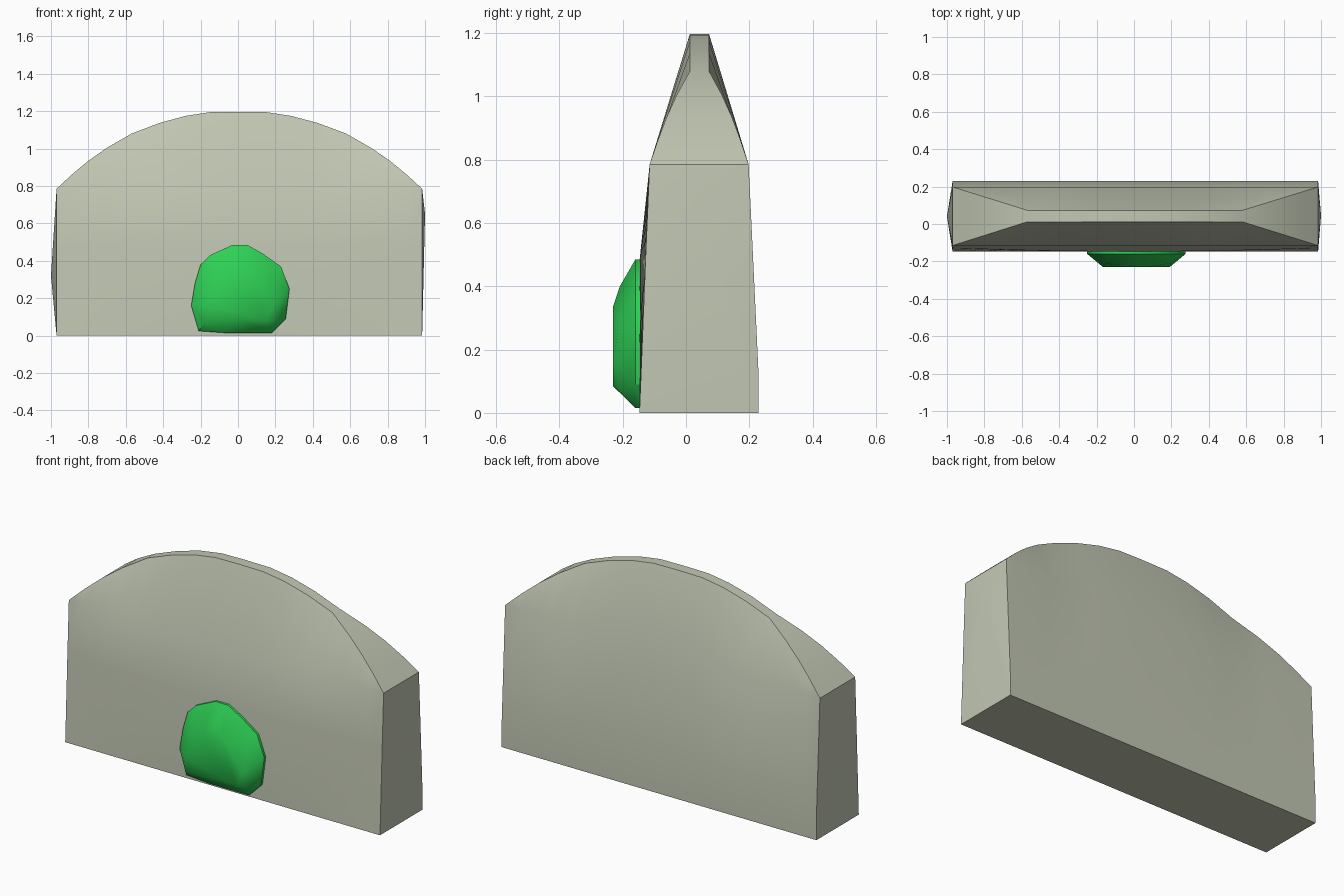
import bpy
import bmesh
from math import radians

cube = bpy.data.objects.get("Cube")
if cube:
    bpy.data.objects.remove(cube, do_unlink=True)


def material(name, rgb):
    mat = bpy.data.materials.new(name)
    mat.use_nodes = True
    mat.diffuse_color = (*rgb, 1)
    bsdf = mat.node_tree.nodes["Principled BSDF"]
    bsdf.inputs["Base Color"].default_value = (*rgb, 1)
    bsdf.inputs["Roughness"].default_value = 0.8
    return mat


def finish(bm, name, mat, angle):
    bmesh.ops.recalc_face_normals(bm, faces=bm.faces)
    mesh = bpy.data.meshes.new(name)
    bm.to_mesh(mesh)
    bm.free()
    mesh.materials.append(mat)
    obj = bpy.data.objects.new(name, mesh)
    bpy.context.collection.objects.link(obj)
    bpy.ops.object.select_all(action="DESELECT")
    obj.select_set(True)
    bpy.context.view_layer.objects.active = obj
    bpy.ops.object.shade_smooth_by_angle(angle=radians(angle))
    return obj


def lerp(a, b, t):
    return a + (b - a) * t


stone = material("pale stone", (0.54, 0.575, 0.455))
green = material("bright green", (0.027, 0.63, 0.09))

# Half of the arched top: distance from the middle and height
arch = [(0, 1.197), (0.15, 1.195), (0.28, 1.175), (0.42, 1.137), (0.57, 1.08),
        (0.70, 1.005), (0.80, 0.935), (0.89, 0.86), (0.97, 0.785)]
stations = [(-x, z) for x, z in reversed(arch)] + arch[1:]

# Slab: one cross-section per station, its ridge widening towards the ends
bm = bmesh.new()
rings = []
for x, top in stations:
    t = abs(x) / 0.97
    flare = max(0, (abs(x) - 0.57) / 0.4)
    px = x * (1.0 if x < 0 else 1.015)
    section = [(-0.147, 0), (lerp(-0.147, -0.128, t ** 2), 0.48), (-0.115, 0.785),
               (lerp(0.012, -0.115, flare), top), (lerp(0.073, 0.198, flare), top),
               (0.198, 0.785), (0.229, 0.13), (0.229, 0)]
    rings.append([bm.verts.new((px, y, z)) for y, z in section])
for a, b in zip(rings, rings[1:]):
    for i in range(len(a)):
        j = (i + 1) % len(a)
        bm.faces.new((a[i], b[i], b[j], a[j]))

# Slightly domed ends
for ring, centre in ((rings[0], (-1.0, 0.04, 0.32)), (rings[-1], (1.0, 0.045, 0.65))):
    tip = bm.verts.new(centre)
    for i in range(len(ring)):
        bm.faces.new((ring[i], ring[(i + 1) % len(ring)], tip))
bmesh.ops.remove_doubles(bm, verts=bm.verts, dist=0.0005)
bmesh.ops.dissolve_degenerate(bm, edges=bm.edges, dist=0.0005)
finish(bm, "arched_slab", stone, 32)

# Faceted boulder against the front of the slab
outline = [(-0.21, 0.025), (-0.25, 0.16), (-0.23, 0.28), (-0.2, 0.38), (-0.15, 0.43),
           (-0.03, 0.485), (0.05, 0.485), (0.13, 0.44), (0.23, 0.37), (0.275, 0.25),
           (0.255, 0.09), (0.18, 0.015), (-0.07, 0.015)]
shoulder = [(-0.15, 0.34), (0.02, 0.4), (0.2, 0.29), (0.2, 0.07), (-0.18, 0.07)]
face = [(-0.165, 0.16), (-0.05, 0.335), (0.06, 0.335), (0.19, 0.16), (0.15, 0.085), (0, 0.085)]
bm = bmesh.new()
for points, depth in ((outline, -0.135), (outline, -0.16), (shoulder, -0.209), (face, -0.231)):
    for x, z in points:
        bm.verts.new((x, depth, z))
hull = bmesh.ops.convex_hull(bm, input=bm.verts)
loose = [v for v in bm.verts if not v.link_faces]
bmesh.ops.delete(bm, geom=loose, context="VERTS")
finish(bm, "boulder", green, 35)
